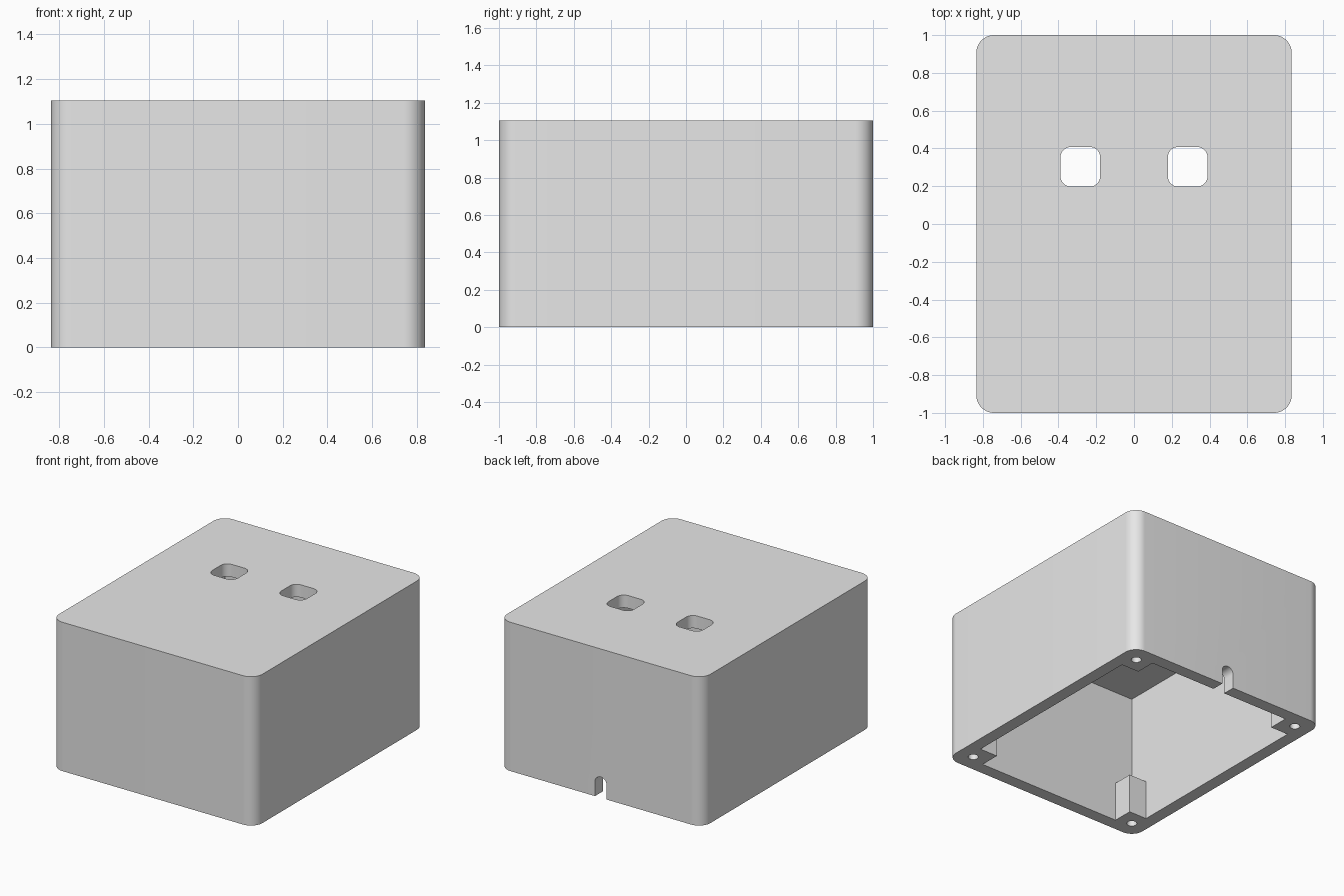
import bpy, bmesh
from math import cos, sin, pi

if "Cube" in bpy.data.objects:
    bpy.data.objects.remove(bpy.data.objects["Cube"], do_unlink=True)

HALF_X, HALF_Y, HEIGHT = 0.835, 1.0, 1.105
WALL = 0.094
IN_X, IN_Y = HALF_X - WALL, HALF_Y - WALL
POST_X, POST_Y, POST_TOP = 0.595, 0.755, 0.293

grey = bpy.data.materials.new("light_grey")
grey.use_nodes = True
colour = (0.8, 0.8, 0.8, 1)
grey.diffuse_color = colour
grey.node_tree.nodes["Principled BSDF"].inputs["Base Color"].default_value = colour


def arc(cx, cy, r, start, end, steps):
    angles = [start + (end - start) * i / steps for i in range(steps + 1)]
    return [(cx + r * cos(a), cy + r * sin(a)) for a in angles]


def rounded_rect(cx, cy, hx, hy, r, steps=12):
    pts = []
    for i, (sx, sy) in enumerate([(1, 1), (-1, 1), (-1, -1), (1, -1)]):
        pts += arc(cx + sx * (hx - r), cy + sy * (hy - r), r,
                   i * pi / 2, (i + 1) * pi / 2, steps)
    return pts


def rect(hx, hy):
    return [(-hx, -hy), (hx, -hy), (hx, hy), (-hx, hy)]


def prism(name, profile, low, high, along_y=False):
    """Extrude a closed profile along z, or an x-z profile along y."""
    bm = bmesh.new()
    place = (lambda a, b: (a, low, b)) if along_y else (lambda a, b: (a, b, low))
    face = bm.faces.new([bm.verts.new(place(a, b)) for a, b in profile])
    ext = bmesh.ops.extrude_face_region(bm, geom=[face])
    step = (0, high - low, 0) if along_y else (0, 0, high - low)
    verts = [v for v in ext["geom"] if isinstance(v, bmesh.types.BMVert)]
    bmesh.ops.translate(bm, vec=step, verts=verts)
    bmesh.ops.recalc_face_normals(bm, faces=bm.faces)
    mesh = bpy.data.meshes.new(name)
    bm.to_mesh(mesh)
    bm.free()
    mesh.materials.append(grey)
    obj = bpy.data.objects.new(name, mesh)
    bpy.context.collection.objects.link(obj)
    return obj


def cut(target, cutter):
    cutter.hide_render = True
    mod = target.modifiers.new(cutter.name, "BOOLEAN")
    mod.operation = "DIFFERENCE"
    mod.solver = "EXACT"
    mod.object = cutter
    bpy.context.view_layer.objects.active = target
    bpy.ops.object.modifier_apply(modifier=mod.name)
    bpy.data.objects.remove(cutter, do_unlink=True)


# Outer body with rounded vertical corners
box = prism("enclosure_box", rounded_rect(0, 0, HALF_X, HALF_Y, WALL), 0, HEIGHT)

# Inside space above the corner posts
cut(box, prism("cavity", rect(IN_X, IN_Y), POST_TOP, HEIGHT - WALL))

# Open bottom, cross shaped so that four corner posts remain
cross = []
for sx, sy in [(1, 1), (-1, 1), (-1, -1), (1, -1)]:
    corner = [(sx * IN_X, sy * POST_Y), (sx * POST_X, sy * POST_Y),
              (sx * POST_X, sy * IN_Y)]
    cross += corner if sx * sy > 0 else corner[::-1]
cut(box, prism("bottom_opening", cross, -0.1, 0.5))

# Two rounded square windows through the top
for side in (-1, 1):
    window = rounded_rect(side * 0.284, 0.303, 0.105, 0.105, 0.055, 8)
    cut(box, prism("top_window", window, HEIGHT - 0.2, HEIGHT + 0.1))

# Screw holes in the corner posts
for sx in (-1, 1):
    for sy in (-1, 1):
        ring = arc(sx * 0.71, sy * 0.87, 0.035, 0, 2 * pi, 24)[:-1]
        cut(box, prism("screw_hole", ring, -0.1, 0.25))

# Arched cable notch in the back wall
notch = [(-0.048, -0.1), (0.048, -0.1)] + arc(0, 0.107, 0.048, 0, pi, 12)
cut(box, prism("cable_notch", notch, IN_Y - 0.05, HALF_Y + 0.1, along_y=True))

bpy.ops.object.select_all(action="DESELECT")
box.select_set(True)
bpy.context.view_layer.objects.active = box
bpy.ops.object.shade_smooth_by_angle(angle=pi / 6)
